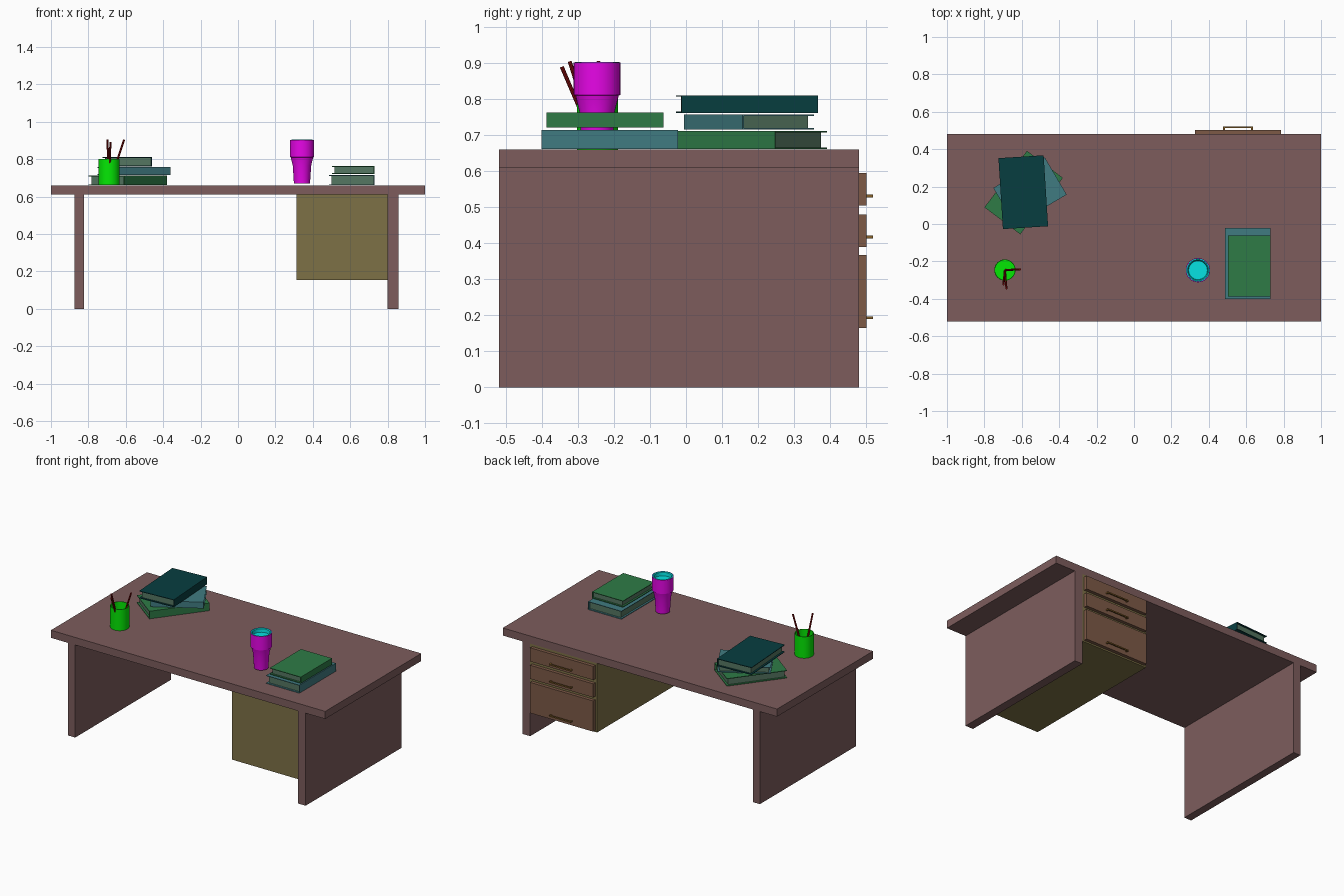
import bpy, bmesh, math
from mathutils import Vector, Matrix

if "Cube" in bpy.data.objects:
    bpy.data.objects.remove(bpy.data.objects["Cube"])


def material(name, rgb):
    # colours are given as display values and stored as linear
    m = bpy.data.materials.new(name)
    m.diffuse_color = [(c / 255) ** 2.2 for c in rgb] + [1]
    m.use_nodes = True
    m.node_tree.nodes["Principled BSDF"].inputs["Base Color"].default_value = m.diffuse_color
    return m


WOOD = material("desk_wood", (124, 93, 93))
OLIVE = material("cabinet_olive", (125, 113, 72))
DRAWER = material("drawer_wood", (124, 90, 72))
METAL = material("handle_brass", (130, 95, 45))
GREEN = material("book_green", (50, 122, 72))
TEAL = material("book_teal", (66, 122, 128))
DARK = material("book_dark_teal", (16, 64, 66))
PAGES = material("book_pages", (86, 118, 98))
CUP = material("cup_green", (12, 232, 12))
RED = material("pencil_red", (130, 20, 20))
MAGENTA = material("tumbler_magenta", (230, 14, 230))
CYAN = material("lid_cyan", (14, 225, 225))


def finish(bm, name, mats):
    bmesh.ops.recalc_face_normals(bm, faces=bm.faces)
    me = bpy.data.meshes.new(name)
    bm.to_mesh(me)
    bm.free()
    for m in mats:
        me.materials.append(m)
    ob = bpy.data.objects.new(name, me)
    bpy.context.collection.objects.link(ob)
    return ob


def boxes(name, parts, mats):
    """parts: (x0, x1, y0, y1, z0, z1, material index)"""
    bm = bmesh.new()
    for x0, x1, y0, y1, z0, z1, mi in parts:
        mat = Matrix.Translation(((x0 + x1) / 2, (y0 + y1) / 2, (z0 + z1) / 2)) \
            @ Matrix.Diagonal((x1 - x0, y1 - y0, z1 - z0, 1))
        vs = bmesh.ops.create_cube(bm, size=1, matrix=mat)["verts"]
        for f in {f for v in vs for f in v.link_faces}:
            f.material_index = mi
    return finish(bm, name, mats)


def lathe(name, profile, loc, mat, n=32):
    bm = bmesh.new()
    vs = [bm.verts.new((r, 0, z)) for r, z in profile]
    es = [bm.edges.new(p) for p in zip(vs, vs[1:])]
    bmesh.ops.spin(bm, geom=vs + es, axis=(0, 0, 1), cent=(0, 0, 0),
                   angle=math.tau, steps=n)
    bmesh.ops.remove_doubles(bm, verts=bm.verts, dist=1e-5)
    ob = finish(bm, name, [mat])
    ob.location = (*loc, 0)
    bpy.context.view_layer.objects.active = ob
    bpy.ops.object.select_all(action='DESELECT')
    ob.select_set(True)
    bpy.ops.object.shade_smooth_by_angle(angle=math.radians(30))
    return ob


def book(name, cx, cy, z0, z1, w, d, deg, mat):
    # two covers, a spine on local +x, and inset pages
    t, m = 0.004, 0.012
    x, y, h = w / 2, d / 2, z1 - z0
    ob = boxes(name, [
        (-x, x, -y, y, 0, t, 0),
        (-x, x, -y, y, h - t, h, 0),
        (x - t, x, -y, y, t, h - t, 0),
        (-x + m, x - t, -y + m, y - m, t, h - t, 1)], [mat, PAGES])
    ob.location = (cx, cy, z0)
    ob.rotation_euler.z = math.radians(deg)


def rod(name, a, b, r, mat):
    a, b = Vector(a), Vector(b)
    bm = bmesh.new()
    bmesh.ops.create_cone(bm, cap_ends=True, segments=8, radius1=r, radius2=r,
                          depth=(b - a).length)
    ob = finish(bm, name, [mat])
    ob.location = (a + b) / 2
    ob.rotation_euler = (b - a).to_track_quat('Z', 'Y').to_euler()


# desk top, side panels and drawer cabinet
boxes("desk_top", [(-1, 1, -.52, .48, .61, .66, 0)], [WOOD])
boxes("left_side_panel", [(-.875, -.823, -.52, .48, 0, .61, 0)], [WOOD])
boxes("right_side_panel", [(.80, .857, -.52, .48, 0, .61, 0)], [WOOD])
boxes("drawer_cabinet", [(.312, .80, -.51, .48, .155, .61, 0)], [OLIVE])

# drawer fronts with bar handles
for i, (z0, z1, hz) in enumerate([(.165, .367, .193), (.39, .48, .417), (.505, .595, .531)]):
    boxes(f"drawer_front_{i + 1}", [(.325, .785, .48, .502, z0, z1, 0)], [DRAWER])
    a, b = hz - .004, hz + .004
    boxes(f"drawer_handle_{i + 1}", [
        (.477, .635, .512, .52, a, b, 0),
        (.477, .487, .502, .512, a, b, 0),
        (.625, .635, .502, .512, a, b, 0)], [METAL])

# left stack of books
book("left_book_bottom", -.59, .168, .662, .712, .24, .378, -37, GREEN)
book("left_book_middle", -.556, .175, .716, .757, .23, .32, -59.5, TEAL)
book("left_book_top", -.592, .17, .762, .811, .242, .38, 3.6, DARK)

# right stack of books
book("right_book_bottom", .608, -.212, .662, .715, .242, .38, 0, TEAL)
book("right_book_top", .616, -.225, .721, .763, .226, .325, 0, GREEN)

# pencil cup, hollow, with three pencils
lathe("pencil_cup", [(0, .661), (.057, .661), (.057, .802), (.053, .802),
                     (.053, .668), (0, .668)], (-.69, -.246), CUP)
for i, tip in enumerate([(-.609, -.243, .905), (-.698, -.323, .905), (-.682, -.345, .89)]):
    base = (-.69 + (tip[0] + .69) * .05, -.246 + (tip[1] + .246) * .05, .67)
    rod(f"pencil_{i + 1}", base, tip, .0055, RED)

# tumbler with a recessed lid
lathe("tumbler", [(0, .67), (.043, .67), (.049, .765), (.060, .81), (.065, .812),
                  (.065, .902), (.062, .902), (.062, .875), (0, .875)], (.342, -.247), MAGENTA)
lathe("tumbler_lid", [(0, .878), (.05, .878), (.052, .90), (.057, .904),
                      (.0618, .903), (.0618, .877)], (.342, -.247), CYAN)
